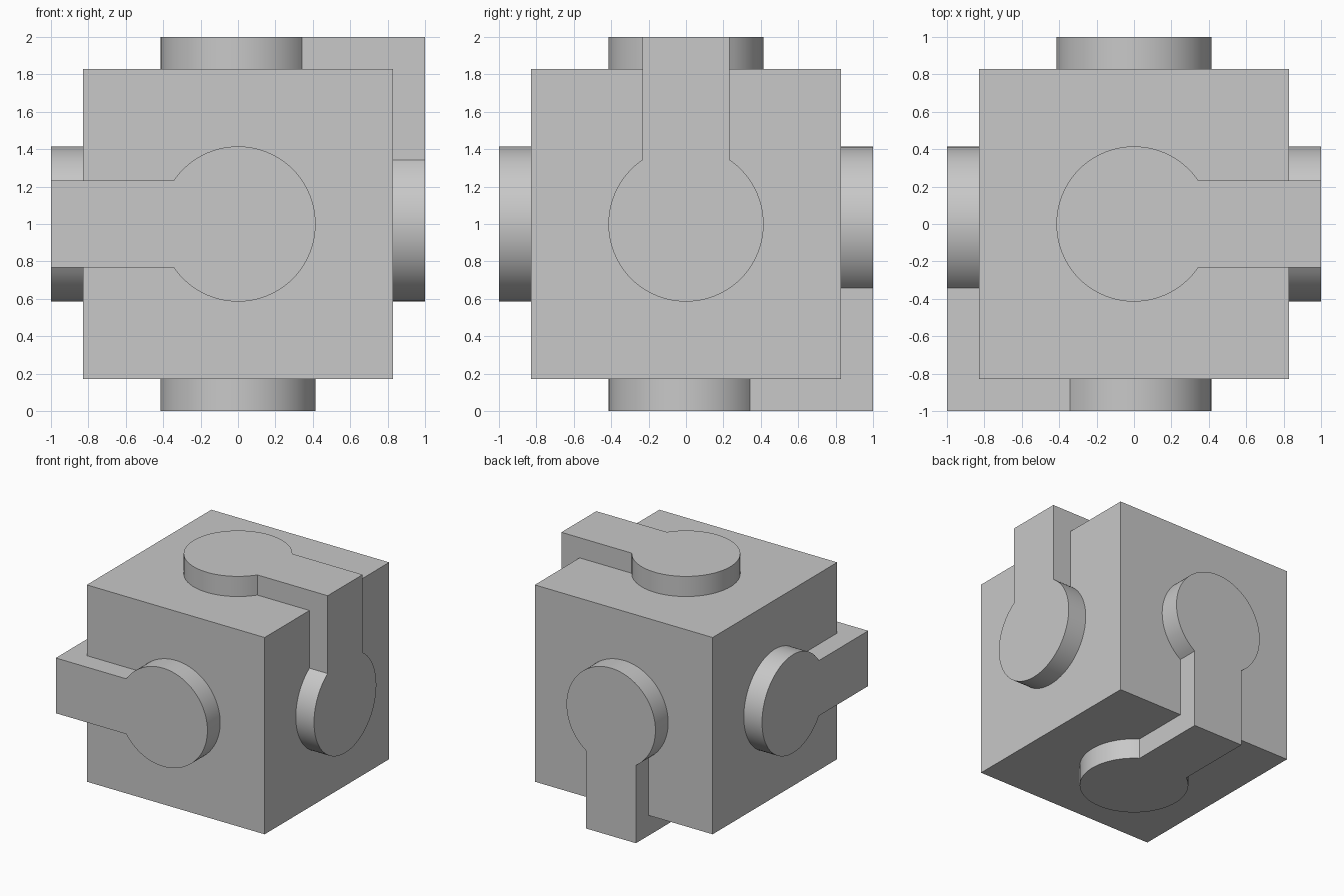
import bpy
import bmesh
from math import asin, cos, sin, pi
from mathutils import Vector

HALF = 0.83      # half size of the core cube
OUTER = 1.0      # outer surface of the raised pads
RADIUS = 0.415   # round pad radius
STRAP = 0.233    # half width of the strap
SEGMENTS = 72
CENTRE = Vector((0, 0, 1))

cube = bpy.data.objects.get("Cube")
if cube:
    bpy.data.objects.remove(cube, do_unlink=True)

grey = bpy.data.materials.new("plain grey")
grey.use_nodes = True
colour = (0.58, 0.58, 0.58, 1)
grey.diffuse_color = colour
grey.node_tree.nodes["Principled BSDF"].inputs["Base Color"].default_value = colour


def finish(bm, name):
    bmesh.ops.recalc_face_normals(bm, faces=bm.faces)
    mesh = bpy.data.meshes.new(name)
    bm.to_mesh(mesh)
    bm.free()
    mesh.materials.append(grey)
    obj = bpy.data.objects.new(name, mesh)
    bpy.context.collection.objects.link(obj)
    return obj


def keyhole(reach):
    """Outline of a disc with a strap: (side, along) pairs."""
    start = asin(STRAP / RADIUS)
    step = (2 * pi - 2 * start) / SEGMENTS
    arc = [(RADIUS * sin(start + i * step), RADIUS * cos(start + i * step))
           for i in range(SEGMENTS + 1)]
    return [(STRAP, reach)] + arc + [(-STRAP, reach)]


def add_pad(bm, normal, along):
    """Raised keyhole pad, with its strap end mitred and left open."""
    side = normal.cross(along)
    rings = []
    for level in (HALF, OUTER):
        rings.append([bm.verts.new(CENTRE + side * u + along * v + normal * level)
                      for u, v in keyhole(level)])
    inner, outer = rings
    bm.faces.new(inner)
    bm.faces.new(outer)
    for i in range(len(inner) - 1):
        bm.faces.new((inner[i], inner[i + 1], outer[i + 1], outer[i]))


# Core cube
bm = bmesh.new()
bmesh.ops.create_cube(bm, size=2 * HALF)
bmesh.ops.translate(bm, verts=bm.verts, vec=CENTRE)
finish(bm, "core_cube")

# Three clasps, each wrapping one edge with a pad on both faces
X, Y, Z = Vector((1, 0, 0)), Vector((0, 1, 0)), Vector((0, 0, 1))
clasps = {
    "front_right_clasp": (-Y, -X),
    "top_left_clasp": (Z, X),
    "back_bottom_clasp": (Y, -Z),
}
for name, (first, second) in clasps.items():
    bm = bmesh.new()
    add_pad(bm, first, second)
    add_pad(bm, second, first)
    bmesh.ops.remove_doubles(bm, verts=bm.verts, dist=0.0001)
    obj = finish(bm, name)
    bpy.ops.object.select_all(action="DESELECT")
    obj.select_set(True)
    bpy.context.view_layer.objects.active = obj
    bpy.ops.object.shade_smooth_by_angle(angle=pi / 6)
